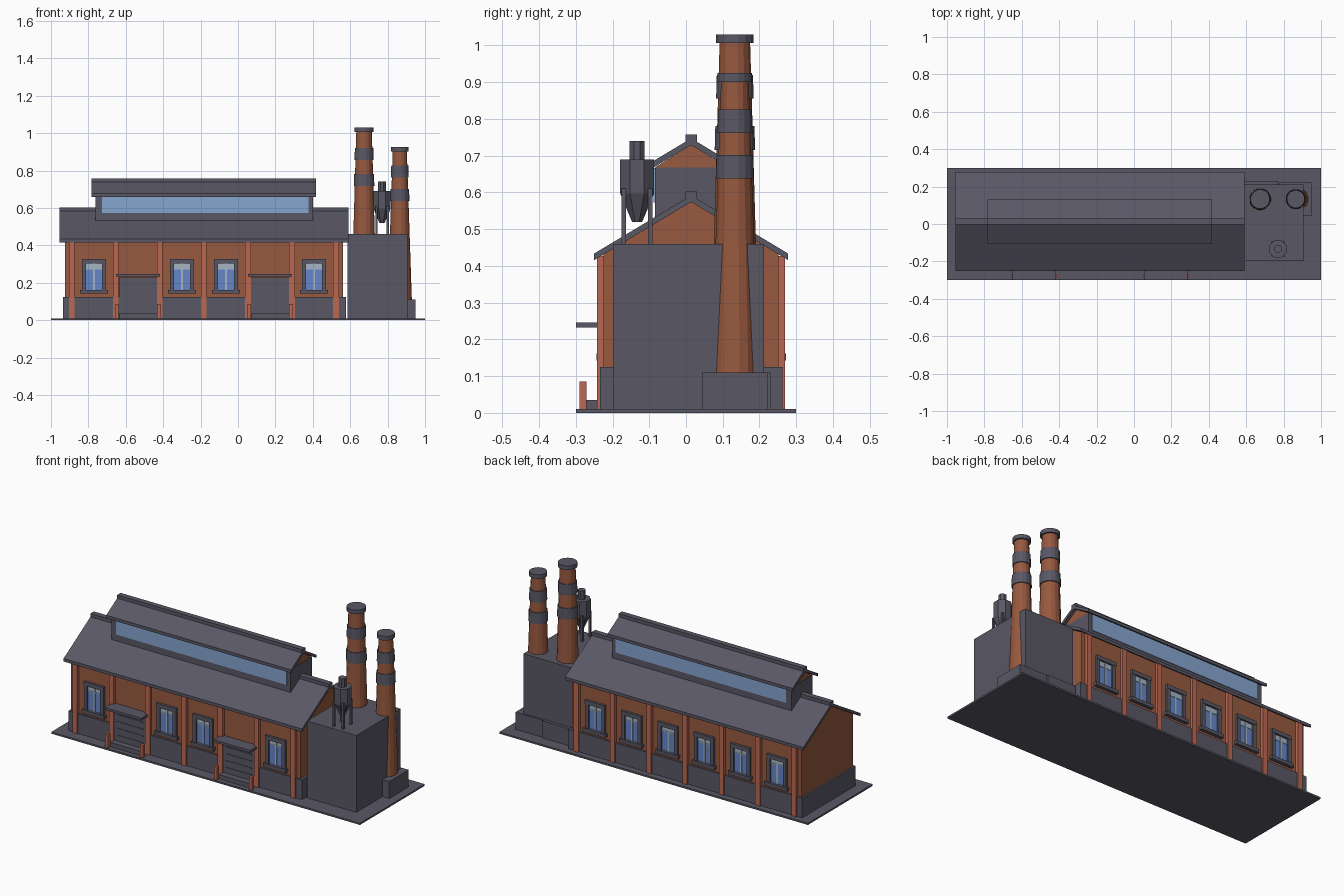
import bpy, bmesh, math
from mathutils import Matrix

if "Cube" in bpy.data.objects:
    bpy.data.objects.remove(bpy.data.objects["Cube"], do_unlink=True)


def material(name, rgb):
    m = bpy.data.materials.new(name)
    m.use_nodes = True
    m.diffuse_color = (*rgb, 1)
    bsdf = next(n for n in m.node_tree.nodes if n.type == 'BSDF_PRINCIPLED')
    bsdf.inputs["Base Color"].default_value = (*rgb, 1)
    bsdf.inputs["Roughness"].default_value = 0.8
    return m


SLATE = material("slate_grey", (0.10, 0.097, 0.13))
BRICK = material("brown_brick", (0.31, 0.10, 0.05))
PIER = material("red_brick", (0.50, 0.135, 0.085))
GLASS = material("window_blue", (0.13, 0.24, 0.58))
SKY = material("skylight_blue", (0.24, 0.38, 0.63))
PALE = material("pale_glass", (0.38, 0.46, 0.55))


def finish(name, bm, mat):
    bmesh.ops.recalc_face_normals(bm, faces=bm.faces)
    me = bpy.data.meshes.new(name)
    bm.to_mesh(me)
    bm.free()
    me.materials.append(mat)
    ob = bpy.data.objects.new(name, me)
    bpy.context.collection.objects.link(ob)
    return ob


def box(name, mat, x, y, z):
    """Box from (min, max) pairs."""
    bm = bmesh.new()
    bmesh.ops.create_cube(bm, size=1)
    for v in bm.verts:
        v.co = [(a + b) / 2 + c * abs(b - a) for (a, b), c in zip((x, y, z), v.co)]
    return finish(name, bm, mat)


def prism(name, mat, profile, x0, x1):
    """Extrude a (y, z) profile along x."""
    bm = bmesh.new()
    f = bm.faces.new([bm.verts.new((x0, y, z)) for y, z in profile])
    ext = bmesh.ops.extrude_face_region(bm, geom=[f])["geom"]
    for v in ext:
        if isinstance(v, bmesh.types.BMVert):
            v.co.x = x1
    return finish(name, bm, mat)


def frustum(name, mat, x, y, z0, z1, r0, r1, sides=16):
    bm = bmesh.new()
    turn = Matrix.Rotation(math.pi / sides, 4, 'Z')
    bmesh.ops.create_cone(bm, cap_ends=True, segments=sides, radius1=r0, radius2=r1,
                          depth=z1 - z0, matrix=Matrix.Translation((x, y, (z0 + z1) / 2)) @ turn)
    return finish(name, bm, mat)


CY = 0.014       # ridge line of the hall
SLOPE = 0.6
WALL = 0.238     # half depth of the brick hall
GROUND = 0.01


def roof(name, apex, half, x0, x1, thick=0.018):
    drop = half * SLOPE
    top = [(CY - half, apex - drop), (CY, apex), (CY + half, apex - drop)]
    under = [(y, z - thick) for y, z in reversed(top)]
    prism(name, SLATE, top + under, x0, x1)
    box(name + "_ridge_cap", SLATE, (x0, x1), (CY - 0.016, CY + 0.016), (apex - 0.02, apex + 0.01))


# Ground slab and hall body
box("ground_slab", SLATE, (-1, 1), (-0.3, 0.3), (0, GROUND))
eave = 0.576 - WALL * SLOPE
prism("hall_walls", BRICK, [(CY - WALL, GROUND), (CY + WALL, GROUND), (CY + WALL, eave),
                            (CY, 0.576), (CY - WALL, eave)], -0.925, 0.562)
box("hall_plinth", SLATE, (-0.936, 0.578), (CY - 0.248, CY + 0.248), (GROUND, 0.125))
roof("hall_roof", 0.592, 0.264, -0.955, 0.59)

# Raised skylight along the ridge
box("skylight_walls", SLATE, (-0.762, 0.4), (CY - 0.098, CY + 0.098), (0.5, 0.668))
prism("skylight_gables", BRICK, [(CY - 0.098, 0.668), (CY + 0.098, 0.668), (CY, 0.73)], -0.76, 0.398)
for side, tag in ((-1, "front"), (1, "back")):
    ys = sorted((CY + side * 0.09, CY + side * 0.102))
    box("skylight_glass_" + tag, SKY, (-0.728, 0.376), ys, (0.572, 0.666))
roof("skylight_roof", 0.747, 0.117, -0.782, 0.416)


def face_y(side, inner, outer):
    """Depth range measured out from the wall plane."""
    return sorted((CY + side * (WALL + inner), CY + side * (WALL + outer)))


def window(name, x, side):
    half = 0.064
    for s in (-1, 1):
        edge = sorted((x + s * half, x + s * (half - 0.022)))
        box(name + "_jamb", SLATE, edge, face_y(side, -0.01, 0.012), (0.16, 0.326))
        pane = sorted((x + s * 0.005, x + s * 0.042))
        box(name + "_pane", GLASS, pane, face_y(side, -0.01, 0.003), (0.16, 0.272))
        box(name + "_upper_pane", PALE, pane, face_y(side, -0.01, 0.003), (0.277, 0.303))
    box(name + "_lintel", SLATE, (x - half, x + half), face_y(side, -0.01, 0.014), (0.303, 0.326))
    box(name + "_mullion", PALE, (x - 0.005, x + 0.005), face_y(side, -0.01, 0.006), (0.16, 0.303))
    box(name + "_transom", PALE, (x - 0.042, x + 0.042), face_y(side, -0.01, 0.005), (0.272, 0.277))
    box(name + "_sill", SLATE, (x - 0.074, x + 0.074), face_y(side, -0.01, 0.02), (0.142, 0.162))


def loading_door(x):
    box("door_panel", SLATE, (x - 0.102, x + 0.102), face_y(-1, -0.01, 0.012), (GROUND, 0.228))
    for i in range(4):
        z = 0.065 + i * 0.04
        box("door_rib", SLATE, (x - 0.085, x + 0.085), face_y(-1, 0, 0.015), (z, z + 0.006))
    box("door_step", SLATE, (x - 0.102, x + 0.102), (-0.272, -0.22), (GROUND, 0.035))
    box("door_canopy", SLATE, (x - 0.118, x + 0.118), (-0.3, -0.22), (0.232, 0.246))
    for s in (-1, 1):
        bx = x + s * 0.113
        box("door_bollard", PIER, (bx - 0.01, bx + 0.01), (-0.29, -0.271), (GROUND, 0.085))


# Piers and bays on both long sides
BAY = 0.2353
for side, tag in ((-1, "front"), (1, "back")):
    for i in range(7):
        x = -0.888 + i * BAY
        box(tag + "_pier", PIER, (x - 0.015, x + 0.015), face_y(side, -0.01, 0.018), (GROUND, 0.427))
        if i == 6:
            continue
        mid = x + BAY / 2
        if side < 0 and i in (1, 4):
            loading_door(mid)
        else:
            window(tag + "_window", mid, side)

# Boiler house and chimney footings
box("boiler_house", SLATE, (0.586, 0.906), (-0.199, 0.212), (GROUND, 0.46))
box("tall_chimney_footing", SLATE, (0.586, 0.77), (0.043, 0.23), (GROUND, 0.11))
box("short_chimney_footing", SLATE, (0.775, 0.95), (0.043, 0.223), (GROUND, 0.11))


def chimney(name, x, top, base_r, top_r, bands):
    y, foot = 0.133, 0.1
    frustum(name + "_shaft", BRICK, x, y, foot, top - 0.01, base_r, top_r)
    for z in bands:
        r0, r1 = (base_r + (top_r - base_r) * (h - foot) / (top - foot) + 0.005 for h in (z, z + 0.064))
        frustum(name + "_band", SLATE, x, y, z, z + 0.064, r0, r1)
    frustum(name + "_cap", SLATE, x, y, top - 0.024, top, top_r + 0.01, top_r + 0.01)


chimney("tall_chimney", 0.674, 1.03, 0.069, 0.042, (0.716, 0.855))
chimney("short_chimney", 0.865, 0.925, 0.066, 0.038, (0.638, 0.762))

# Dust hopper on four legs
HX, HY = 0.77, -0.133
frustum("hopper_cone", SLATE, HX, HY, 0.52, 0.597, 0.015, 0.05, 8)
frustum("hopper_drum", SLATE, HX, HY, 0.597, 0.69, 0.05, 0.05, 8)
frustum("hopper_vent", SLATE, HX, HY, 0.69, 0.74, 0.022, 0.022, 8)
for sx in (-1, 1):
    for sy in (-1, 1):
        lx, ly = HX + sx * 0.03, HY + sy * 0.036
        box("hopper_leg", SLATE, (lx - 0.006, lx + 0.006), (ly - 0.006, ly + 0.006), (0.455, 0.61))
